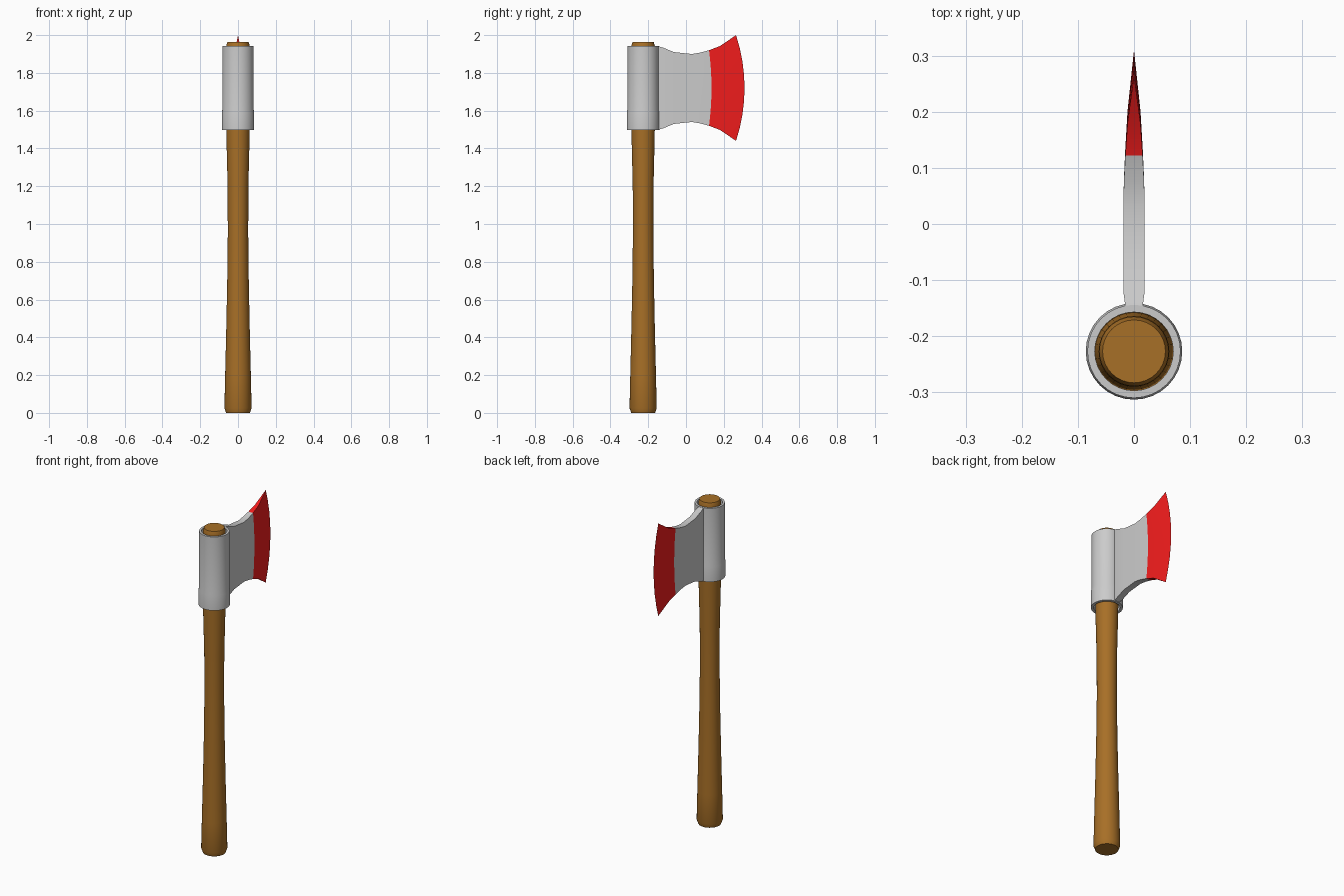
import bpy, bmesh, math

if "Cube" in bpy.data.objects:
    bpy.data.objects.remove(bpy.data.objects["Cube"])

AXIS_Y = -0.227   # centre line of the handle and socket
MID_Z = 1.72      # the head is symmetric about this height


def material(name, rgb):
    m = bpy.data.materials.new(name)
    m.diffuse_color = (*rgb, 1)
    m.use_nodes = True
    m.node_tree.nodes["Principled BSDF"].inputs["Base Color"].default_value = m.diffuse_color
    return m


def finish(name, bm, mats=()):
    bmesh.ops.remove_doubles(bm, verts=bm.verts, dist=1e-5)
    bmesh.ops.recalc_face_normals(bm, faces=bm.faces)
    me = bpy.data.meshes.new(name)
    bm.to_mesh(me)
    bm.free()
    for m in mats:
        me.materials.append(m)
    ob = bpy.data.objects.new(name, me)
    bpy.context.collection.objects.link(ob)
    bpy.ops.object.select_all(action='DESELECT')
    ob.select_set(True)
    bpy.context.view_layer.objects.active = ob
    bpy.ops.object.shade_smooth_by_angle(angle=math.radians(25))
    return ob


def bridge(bm, a, b, mat=0):
    n = len(a)
    for i in range(n):
        j = (i + 1) % n
        bm.faces.new((a[i], a[j], b[j], b[i])).material_index = mat


def lathe(name, profile, closed=False, mats=(), sides=32):
    bm = bmesh.new()
    rings = [[bm.verts.new((r * math.cos(2 * math.pi * i / sides),
                            AXIS_Y + r * math.sin(2 * math.pi * i / sides), z))
              for i in range(sides)] for r, z in profile]
    for a, b in zip(rings, rings[1:]):
        bridge(bm, a, b)
    if closed:
        bridge(bm, rings[-1], rings[0])
    else:
        bm.faces.new(rings[0])
        bm.faces.new(rings[-1])
    return finish(name, bm, mats)


wood = material("wood", (0.39, 0.16, 0.02))
steel = material("steel", (0.8, 0.8, 0.8))
red = material("red_paint", (0.9, 0.012, 0.012))

# Handle: waisted shaft with a chamfered butt and top
lathe("handle", [(0.063, 0), (0.072, 0.025), (0.068, 0.2), (0.062, 0.45),
                 (0.057, 0.7), (0.054, 0.95), (0.055, 1.2), (0.061, 1.45),
                 (0.063, 1.6), (0.062, 1.945), (0.056, 1.963)], mats=[wood])

# Socket: open tube with a slightly thicker lower collar
lathe("socket", [(0.070, 1.498), (0.086, 1.498), (0.086, 1.59), (0.083, 1.605),
                 (0.083, 1.942), (0.070, 1.942)], closed=True)

# Blade: cross-sections (y, half height, half thickness, forward bow)
stations = [(-0.150, 0.222, 0.015, 0), (-0.120, 0.213, 0.019, 0),
            (-0.063, 0.190, 0.019, 0), (0.030, 0.180, 0.019, 0),
            (0.075, 0.187, 0.018, 0.005), (0.122, 0.200, 0.0155, 0.013),
            (0.180, 0.222, 0.0115, 0.022), (0.265, 0.280, 0, 0.045)]
rows = [i / 4 - 1 for i in range(9)]
bm = bmesh.new()
rings = []
for y, h, th, bow in stations:
    loop = [(th, t) for t in rows] + [(-th, t) for t in reversed(rows)]
    rings.append([bm.verts.new((x, y + bow * (1 - t * t), MID_Z + h * t))
                  for x, t in loop])
bm.faces.new(rings[0])
for k, (a, b) in enumerate(zip(rings, rings[1:])):
    bridge(bm, a, b, 1 if k >= 5 else 0)
finish("blade", bm, [steel, red])
